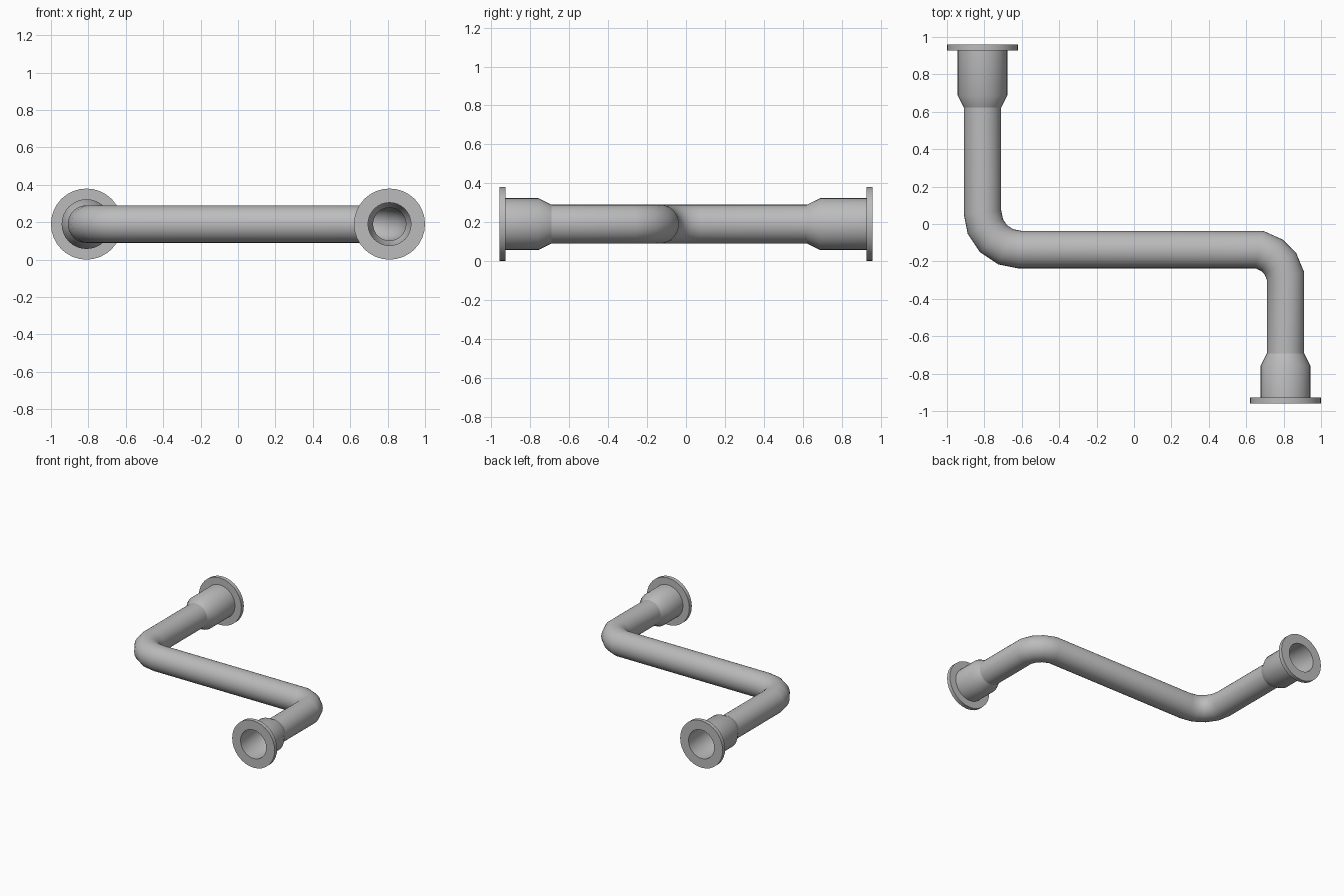
import bpy, bmesh, math
from mathutils import Vector

cube = bpy.data.objects.get("Cube")
if cube:
    bpy.data.objects.remove(cube)

SIDES = 32
AXIS_Z = 0.19
SIDE_X = 0.81
RUN_Y = -0.137
PIPE_R, PIPE_BORE = 0.10, 0.088
SOCKET_R, SOCKET_BORE = 0.133, 0.115
FLANGE_R = 0.19

grey = bpy.data.materials.new("pipe grey")
grey.use_nodes = True
colour = (0.5, 0.5, 0.5, 1)
grey.diffuse_color = colour
grey.node_tree.nodes["Principled BSDF"].inputs["Base Color"].default_value = colour


def finish(name, bm):
    bmesh.ops.recalc_face_normals(bm, faces=bm.faces)
    mesh = bpy.data.meshes.new(name)
    bm.to_mesh(mesh)
    bm.free()
    mesh.materials.append(grey)
    obj = bpy.data.objects.new(name, mesh)
    bpy.context.collection.objects.link(obj)
    bpy.ops.object.select_all(action="DESELECT")
    obj.select_set(True)
    bpy.context.view_layer.objects.active = obj
    bpy.ops.object.shade_smooth_by_angle(angle=math.radians(30))


def bridge_rings(bm, rings):
    """Close a sequence of rings into one watertight tube wall."""
    for a, b in zip(rings, rings[1:] + rings[:1]):
        for i in range(SIDES):
            j = (i + 1) % SIDES
            bm.faces.new((a[i], a[j], b[j], b[i]))


def ring(bm, centre, across, radius, mitre=1.0):
    up = Vector((0, 0, 1))
    angles = [2 * math.pi * i / SIDES for i in range(SIDES)]
    return [bm.verts.new(centre + across * (radius * mitre * math.cos(t))
                         + up * (radius * math.sin(t))) for t in angles]


def turned_part(name, x, profile):
    """Revolve a closed (y, radius) profile about an axis along y."""
    bm = bmesh.new()
    bridge_rings(bm, [ring(bm, Vector((x, y, AXIS_Z)), Vector((1, 0, 0)), r)
                      for y, r in profile])
    finish(name, bm)


def hollow_pipe(name, path):
    """Sweep the outer wall forwards and the bore backwards, mitred at bends."""
    pts = [Vector((x, y, AXIS_Z)) for x, y in path]
    stations = []
    for i, p in enumerate(pts):
        d_in = (p - pts[max(i - 1, 0)]).normalized()
        d_out = (pts[min(i + 1, len(pts) - 1)] - p).normalized()
        tangent = (d_in + d_out).normalized()
        mitre = 1 / tangent.dot(d_out if d_out.length else d_in)
        stations.append((p, Vector((-tangent.y, tangent.x, 0)), mitre))
    bm = bmesh.new()
    walls = [ring(bm, p, n, PIPE_R, m) for p, n, m in stations]
    walls += [ring(bm, p, n, PIPE_BORE, m) for p, n, m in reversed(stations)]
    bridge_rings(bm, walls)
    finish(name, bm)


# Bent pipe: wide bend at the back leg, tighter bend at the front leg
bend = 0.2
wide_bend = [(-SIDE_X + bend - bend * math.cos(t), RUN_Y + bend - bend * math.sin(t))
             for t in (math.pi / 8 * k for k in range(5))]
tight_bend = [(0.67, RUN_Y), (0.737, -0.167), (0.782, -0.211), (SIDE_X, -0.278)]
hollow_pipe("bent_pipe", [(-SIDE_X, 0.622)] + wide_bend + tight_bend
            + [(SIDE_X, -0.692)])

# Flared socket and flange on each open end
for label, x, s, taper_start, taper_end in (("back", -SIDE_X, 1, 0.622, 0.688),
                                            ("front", SIDE_X, -1, 0.692, 0.758)):
    turned_part(label + "_socket", x, [
        (s * taper_start, PIPE_R), (s * taper_end, SOCKET_R), (s * 0.93, SOCKET_R),
        (s * 0.93, SOCKET_BORE), (s * taper_end, SOCKET_BORE),
        (s * taper_start, PIPE_BORE)])
    turned_part(label + "_flange", x, [
        (s * 0.928, SOCKET_BORE), (s * 0.928, FLANGE_R),
        (s * 0.96, FLANGE_R), (s * 0.96, SOCKET_BORE)])
